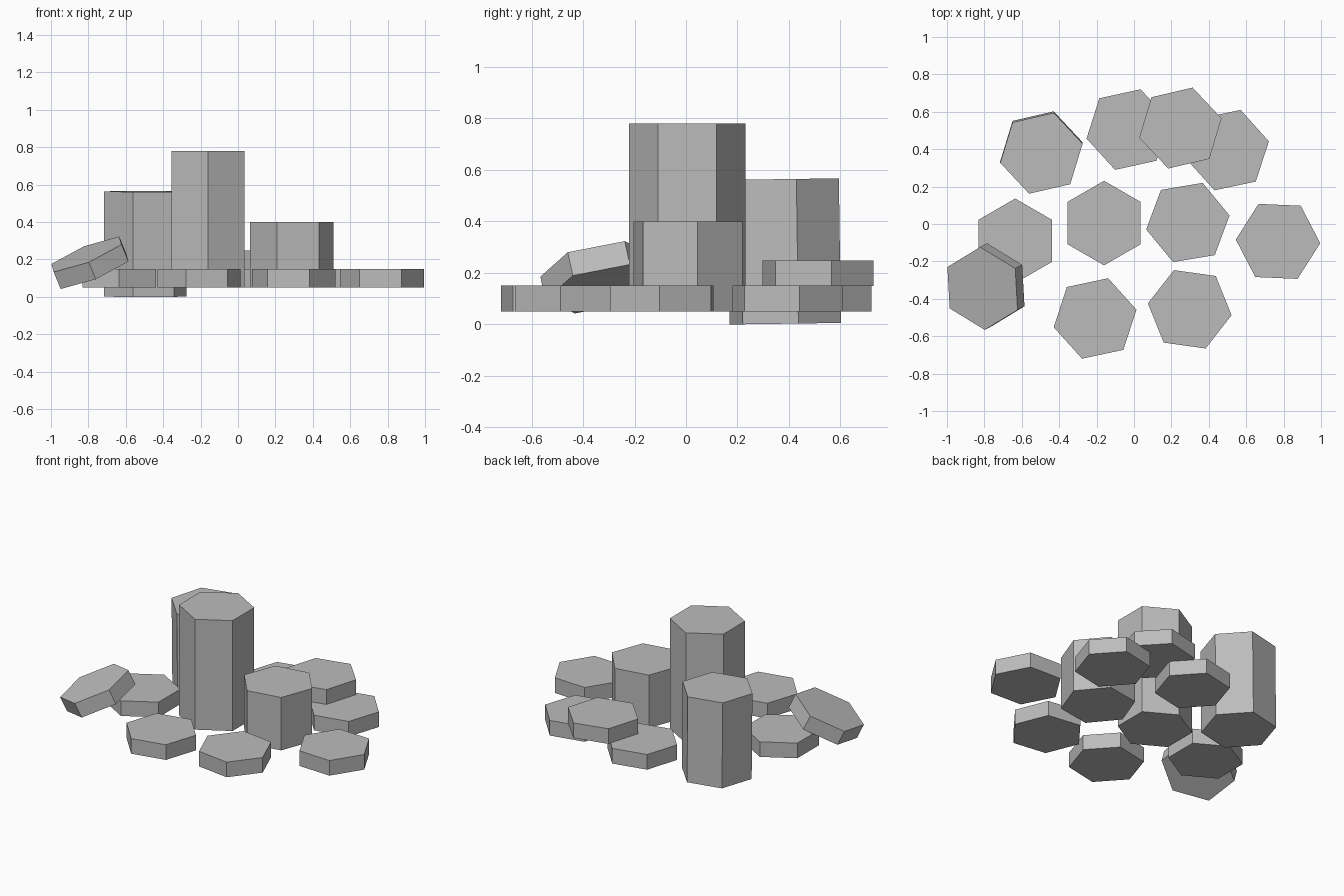
import bpy
import bmesh
from math import radians
from mathutils import Matrix, Vector

cube = bpy.data.objects.get("Cube")
if cube:
    bpy.data.objects.remove(cube)

RADIUS = 0.226
SLAB = 0.1

stone = bpy.data.materials.new("stone_grey")
stone.use_nodes = True
grey = (0.5, 0.5, 0.5, 1)
stone.diffuse_color = grey
stone.node_tree.nodes["Principled BSDF"].inputs["Base Color"].default_value = grey


def hex_prism(name, x, y, bottom, height, spin, up=(0, 0, 1)):
    """Hexagonal stone: base centre, height, angle of one corner, axis direction."""
    bm = bmesh.new()
    bmesh.ops.create_cone(bm, cap_ends=True, segments=6, radius1=RADIUS,
                          radius2=RADIUS, depth=height)
    # Put a corner on +x and the base at the origin
    corner = max(bm.verts, key=lambda v: v.co.x).co
    start = Vector((1, 0)).angle_signed(corner.xy)
    bmesh.ops.transform(bm, verts=bm.verts,
                        matrix=Matrix.Rotation(radians(spin) + start, 4, "Z")
                        @ Matrix.Translation((0, 0, height / 2)))
    mesh = bpy.data.meshes.new(name)
    bm.to_mesh(mesh)
    bm.free()
    mesh.materials.append(stone)
    obj = bpy.data.objects.new(name, mesh)
    tilt = Vector((0, 0, 1)).rotation_difference(Vector(up).normalized())
    obj.matrix_world = Matrix.Translation((x, y, bottom)) @ tilt.to_matrix().to_4x4()
    bpy.context.collection.objects.link(obj)


# Standing columns
hex_prism("tall_column", -0.16, 0.005, 0.05, 0.73, 30)
hex_prism("right_column", 0.288, 0.008, 0.05, 0.35, 9.5)
hex_prism("back_column", -0.495, 0.386, 0.002, 0.562, 13, up=(0, -0.014, 1))

# Flat slabs lying around the columns
for name, x, y, spin in [
    ("side_slab", -0.635, -0.09, 30),
    ("outer_slab", 0.77, -0.093, -2.5),
    ("front_right_slab", 0.298, -0.456, -8),
    ("front_slab", -0.208, -0.505, 12),
    ("back_slab", -0.033, 0.505, 12.4),
    ("back_right_slab", 0.5, 0.395, 12),
]:
    hex_prism(name, x, y, 0.05, SLAB, spin)

# Slab stacked on two others, and one leaning on its neighbour
hex_prism("stacked_slab", 0.248, 0.513, 0.148, SLAB, 13.2)
hex_prism("leaning_slab", -0.773, -0.325, 0.137, SLAB, 31, up=(-0.372, -0.197, 0.907))
